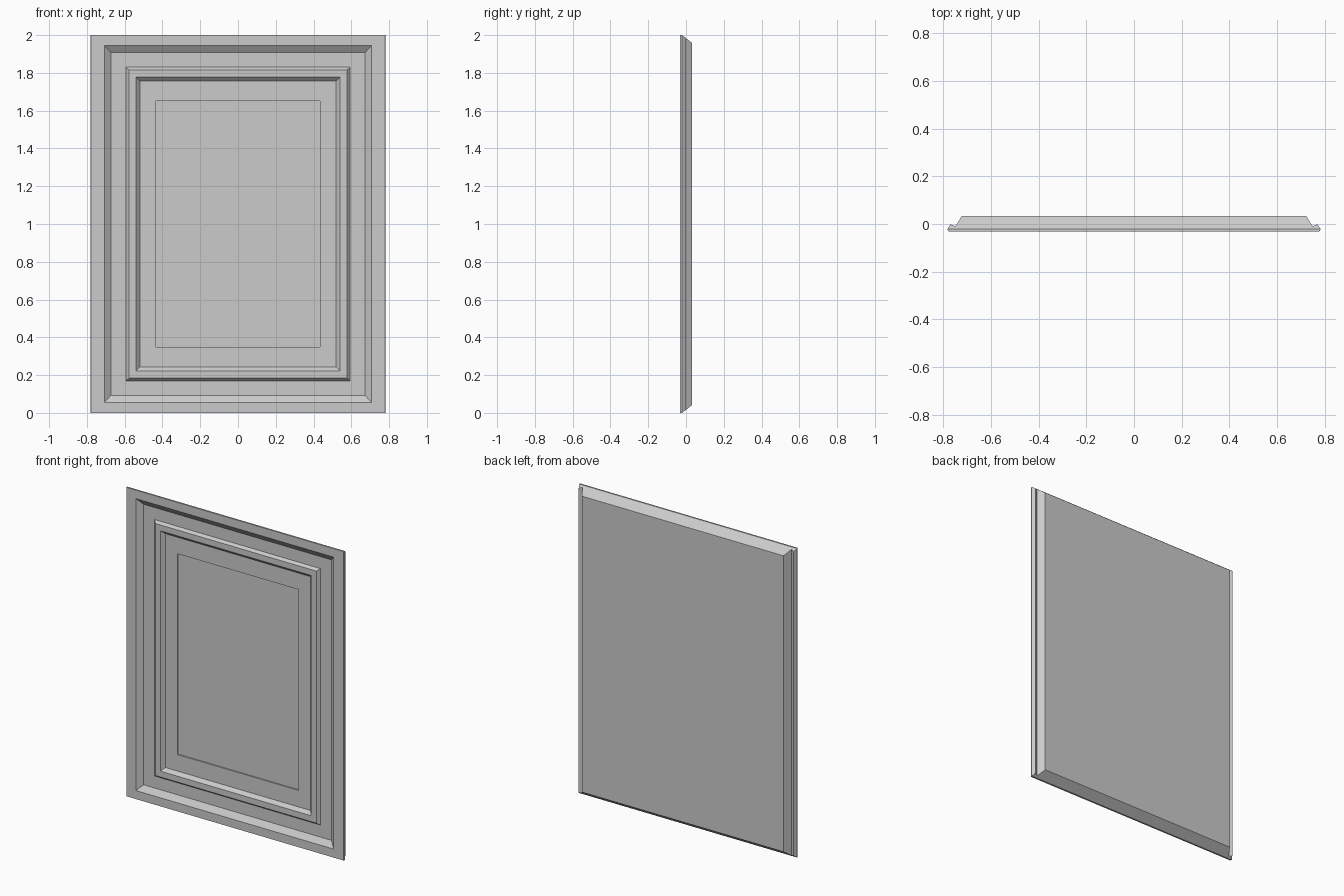
import bpy, bmesh

if "Cube" in bpy.data.objects:
    bpy.data.objects.remove(bpy.data.objects["Cube"])

FRONT, BACK, KINK = -0.032, 0.033, -0.021

# Half of the horizontal section: front edge, hooked side lip, sloped side to the back
half = [(0.778, FRONT), (0.782, KINK), (0.769, -0.001), (0.749, -0.010), (0.722, BACK)]
section = half + [(-x, y) for x, y in reversed(half)]

# Front moulding steps: half width, half height, depth behind the front face
steps = [(0.708, 0.945, 0.000), (0.673, 0.908, 0.027),
         (0.593, 0.830, 0.027), (0.577, 0.816, 0.010),
         (0.540, 0.778, 0.010), (0.520, 0.757, 0.031),
         (0.433, 0.650, 0.031), (0.433, 0.650, 0.039)]

bm = bmesh.new()


def inset_at(y):
    """Top and bottom edges slope inwards towards the back."""
    return max(0.0, (y - KINK) / (BACK - KINK)) * 0.042


# Slab: sides and back
low = [bm.verts.new((x, y, inset_at(y))) for x, y in section]
high = [bm.verts.new((x, y, 2 - inset_at(y))) for x, y in section]
for i in range(len(section) - 1):
    bm.faces.new((low[i], low[i + 1], high[i + 1], high[i]))

# Slab: top and bottom (narrow flat edge, then the sloped edge)
for row in (low, high):
    bm.faces.new((row[0], row[1], row[-2], row[-1]))
    bm.faces.new(row[1:-1])

# Front: nested rectangles stepping in to the centre panel
ring = [low[-1], low[0], high[0], high[-1]]
for w, h, d in steps:
    inner = [bm.verts.new((sx * w, FRONT + d, 1 + sz * h))
             for sx, sz in ((-1, -1), (1, -1), (1, 1), (-1, 1))]
    for i in range(4):
        j = (i + 1) % 4
        bm.faces.new((ring[i], ring[j], inner[j], inner[i]))
    ring = inner
bm.faces.new(ring)

bmesh.ops.recalc_face_normals(bm, faces=bm.faces)
mesh = bpy.data.meshes.new("panel_door")
bm.to_mesh(mesh)
bm.free()
bpy.context.collection.objects.link(bpy.data.objects.new("panel_door", mesh))
